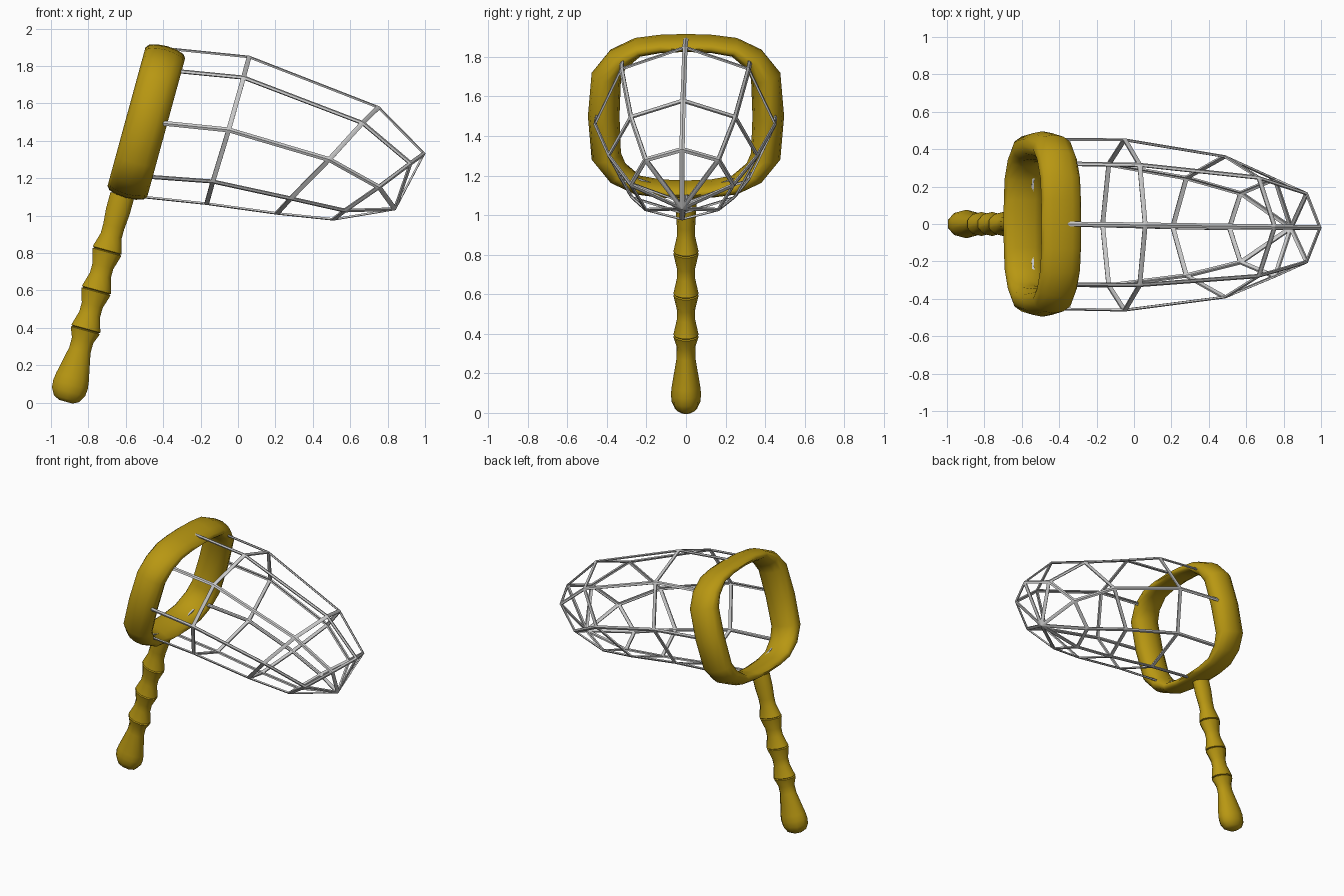
import bpy, bmesh, math
from mathutils import Vector

if "Cube" in bpy.data.objects:
    bpy.data.objects.remove(bpy.data.objects["Cube"])

TILT = math.radians(15.3)
UP = Vector((math.sin(TILT), 0, math.cos(TILT)))      # along the handle
OUT = Vector((math.cos(TILT), 0, -math.sin(TILT)))    # hoop opening axis
SIDE = Vector((0, 1, 0))

gold = bpy.data.materials.new("gold")
gold.diffuse_color = (0.48, 0.31, 0.006, 1)
gold.use_nodes = True
gold.node_tree.nodes["Principled BSDF"].inputs["Base Color"].default_value = gold.diffuse_color


def loft(name, rings, closed=False, tip=None, material=None, strut=0):
    """Bridge equal-sized rings of points; loop, cap or finish in a tip.
    With strut > 0 only ribbons of that half width along the edges remain."""
    bm = bmesh.new()
    vs = [[bm.verts.new(p) for p in r] for r in rings]
    n = len(vs[0])
    pairs = list(zip(vs, vs[1:])) + ([(vs[-1], vs[0])] if closed else [])
    for a, b in pairs:
        for i in range(n):
            j = (i + 1) % n
            bm.faces.new((a[i], a[j], b[j], b[i]))
    if tip is not None:
        t = bm.verts.new(tip)
        for i in range(n):
            bm.faces.new((vs[-1][i], vs[-1][(i + 1) % n], t))
    elif not closed:
        bm.faces.new(vs[0][::-1])
        bm.faces.new(vs[-1])
    bmesh.ops.recalc_face_normals(bm, faces=bm.faces)
    if strut:
        holes = list(bm.faces)
        bmesh.ops.inset_individual(bm, faces=holes, thickness=strut, use_even_offset=True)
        bmesh.ops.delete(bm, geom=holes, context='FACES')
    me = bpy.data.meshes.new(name)
    bm.to_mesh(me)
    bm.free()
    ob = bpy.data.objects.new(name, me)
    bpy.context.collection.objects.link(ob)
    if material:
        me.materials.append(material)
    return ob


def smooth(ob, angle):
    bpy.ops.object.select_all(action='DESELECT')
    ob.select_set(True)
    bpy.context.view_layer.objects.active = ob
    bpy.ops.object.shade_smooth_by_angle(angle=math.radians(angle))


# Handle: oval, segmented grip with grooved joints and a rounded pommel
base = Vector((-0.922, 0, 0))
profile = [(0.005, 0.03), (0.022, 0.056), (0.06, 0.073), (0.1, 0.076), (0.14, 0.072),
           (0.29, 0.047), (0.345, 0.047)]
for s in (0.405, 0.62, 0.84):
    profile += [(s - 0.005, 0.064), (s, 0.057), (s + 0.005, 0.064),
                (s + 0.085, 0.046), (s + 0.135, 0.046)]
profile += [(1.06, 0.052), (1.15, 0.052)]
rings = []
for s, r in profile:
    rings.append([base + UP * s + SIDE * r * math.cos(a) + OUT * r * 1.32 * math.sin(a)
                  for a in [math.tau * k / 10 for k in range(10)]])
smooth(loft("handle", rings, material=gold), 65)

# Hoop: rounded-rectangle path swept with an oval section, thicker at the sides
centre = Vector((-0.49, 0, 1.5))
quarter = [(0, 0.384, 0.037), (0.13, 0.379, 0.038), (0.245, 0.361, 0.042),
           (0.345, 0.297, 0.06), (0.403, 0.21, 0.076), (0.416, 0, 0.08)]
path = quarter + [(y, -v, t) for y, v, t in quarter[-2::-1]]
path += [(-y, v, t) for y, v, t in path[-2:0:-1]]
rings = []
for i, (y, v, t) in enumerate(path):
    a, b = path[i - 1], path[(i + 1) % len(path)]
    tangent = Vector((b[0] - a[0], b[1] - a[1])).normalized()
    ny, nv = -tangent.y, tangent.x
    rings.append([centre + SIDE * (y + ny * t * math.cos(q))
                  + UP * (v + nv * t * math.cos(q)) + OUT * 0.11 * math.sin(q)
                  for q in [math.tau * k / 12 for k in range(12)]])
smooth(loft("hoop", rings, closed=True, material=gold), 75)

# Net: five points per half loop (top to bottom), mirrored, cut into flat struts
halves = [
    (0.0, [(-0.36, 0, 1.893), (-0.38, 0.325, 1.78), (-0.46, 0.455, 1.5),
           (-0.54, 0.325, 1.21), (-0.56, 0, 1.103)]),
    (-0.005, [(0.06, 0, 1.85), (0.03, 0.323, 1.74), (-0.05, 0.458, 1.458),
              (-0.135, 0.325, 1.18), (-0.168, 0, 1.062)]),
    (-0.015, [(0.753, 0, 1.58), (0.667, 0.265, 1.497), (0.487, 0.378, 1.30),
              (0.28, 0.262, 1.09), (0.207, 0, 1.01)]),
    (-0.02, [(0.998, 0, 1.332), (0.925, 0.185, 1.28), (0.754, 0.262, 1.152),
             (0.57, 0.185, 1.025), (0.51, 0, 0.978)]),
]
loops = []
for shift, pts in halves:
    full = pts + [(x, -y, z) for x, y, z in pts[3:0:-1]]
    loops.append([(x, y + shift, z) for x, y, z in full])
net = loft("net", loops, tip=(0.84, -0.02, 1.033), strut=0.012)
thick = net.modifiers.new("thickness", 'SOLIDIFY')
thick.thickness = 0.01
thick.offset = 0
